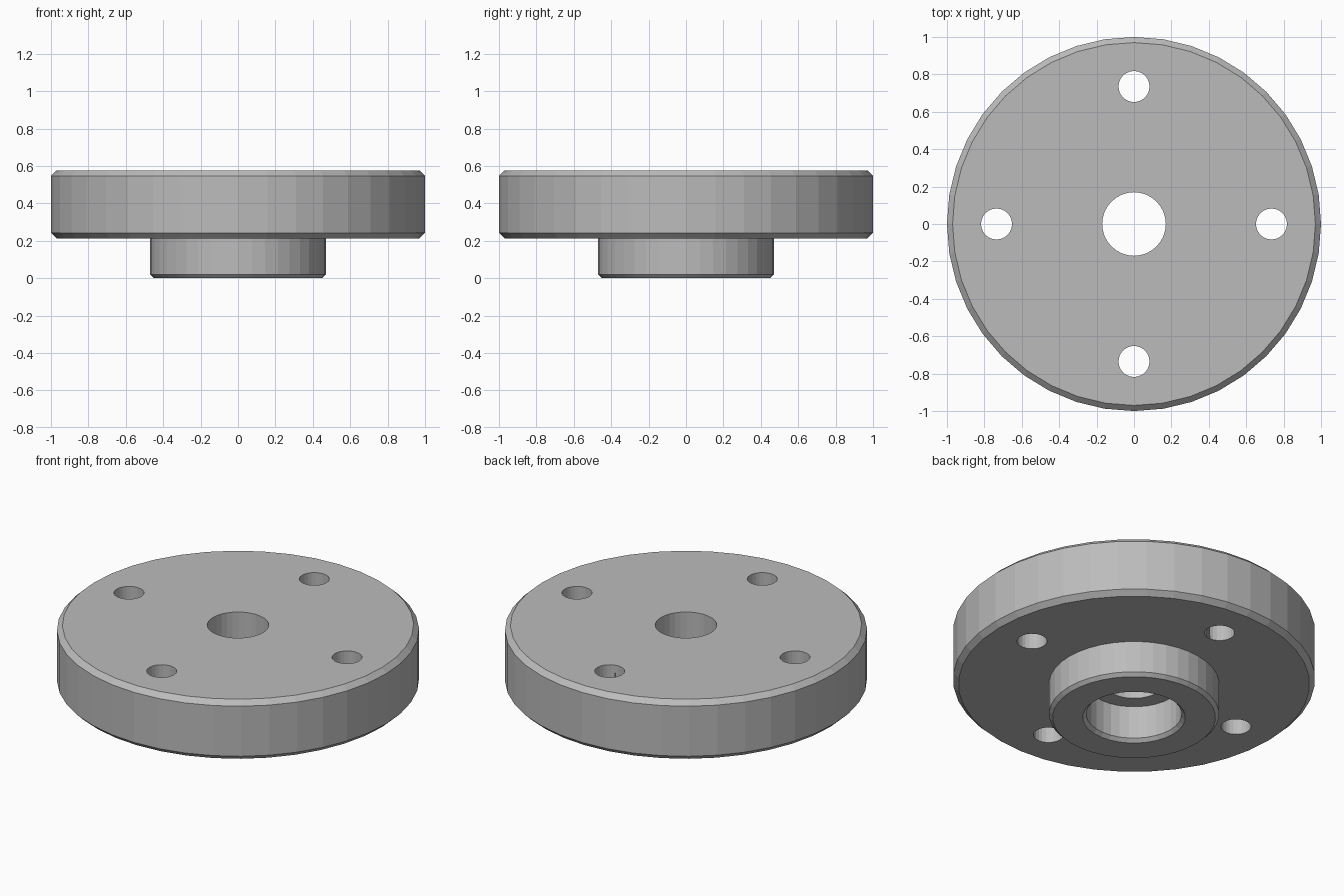
import bpy
import bmesh
from math import cos, sin, pi

cube = bpy.data.objects.get("Cube")
if cube:
    bpy.data.objects.remove(cube, do_unlink=True)

steel = bpy.data.materials.new("grey steel")
steel.use_nodes = True
GREY = (0.5, 0.5, 0.5, 1.0)
steel.diffuse_color = GREY
steel.node_tree.nodes["Principled BSDF"].inputs["Base Color"].default_value = GREY


def revolve(name, profile, sides, location=(0, 0, 0)):
    """Turn a (radius, height) profile into a closed solid, bottom to top."""
    bm = bmesh.new()
    rings = [[bm.verts.new((r * cos(2 * pi * i / sides), r * sin(2 * pi * i / sides), z))
              for i in range(sides)] for r, z in profile]
    for low, high in zip(rings, rings[1:]):
        for i in range(sides):
            j = (i + 1) % sides
            bm.faces.new((low[i], low[j], high[j], high[i]))
    bm.faces.new(rings[0][::-1])
    bm.faces.new(rings[-1])
    bmesh.ops.recalc_face_normals(bm, faces=bm.faces)
    mesh = bpy.data.meshes.new(name)
    bm.to_mesh(mesh)
    bm.free()
    mesh.materials.append(steel)
    obj = bpy.data.objects.new(name, mesh)
    obj.location = location
    bpy.context.collection.objects.link(obj)
    return obj


# Chamfered disc with a smaller hub underneath
flange = revolve("flange_with_hub", [
    (0.45, 0), (0.47, 0.02), (0.47, 0.213), (0.97, 0.213),
    (1, 0.242), (1, 0.547), (0.97, 0.576)], 40)

# Stepped centre bore, wide and chamfered at the hub end
cutters = [revolve("bore_cutter", [
    (0.304, -0.02), (0.264, 0.02), (0.264, 0.22), (0.17, 0.22), (0.17, 0.7)], 32)]

# Four bolt holes
for k in range(4):
    a = k * pi / 2
    cutters.append(revolve("bolt_hole_cutter", [(0.083, 0.1), (0.083, 0.7)], 24,
                           (0.735 * cos(a), 0.735 * sin(a), 0)))

for cutter in cutters:
    cutter.hide_render = True
    mod = flange.modifiers.new(cutter.name, 'BOOLEAN')
    mod.operation = 'DIFFERENCE'
    mod.solver = 'EXACT'
    mod.object = cutter

# Bake the cuts and drop the cutters
bpy.context.view_layer.update()
depsgraph = bpy.context.evaluated_depsgraph_get()
cut_mesh = bpy.data.meshes.new_from_object(flange.evaluated_get(depsgraph))
flange.modifiers.clear()
flange.data = cut_mesh
cut_mesh.name = "flange_with_hub"
for cutter in cutters:
    bpy.data.objects.remove(cutter, do_unlink=True)
